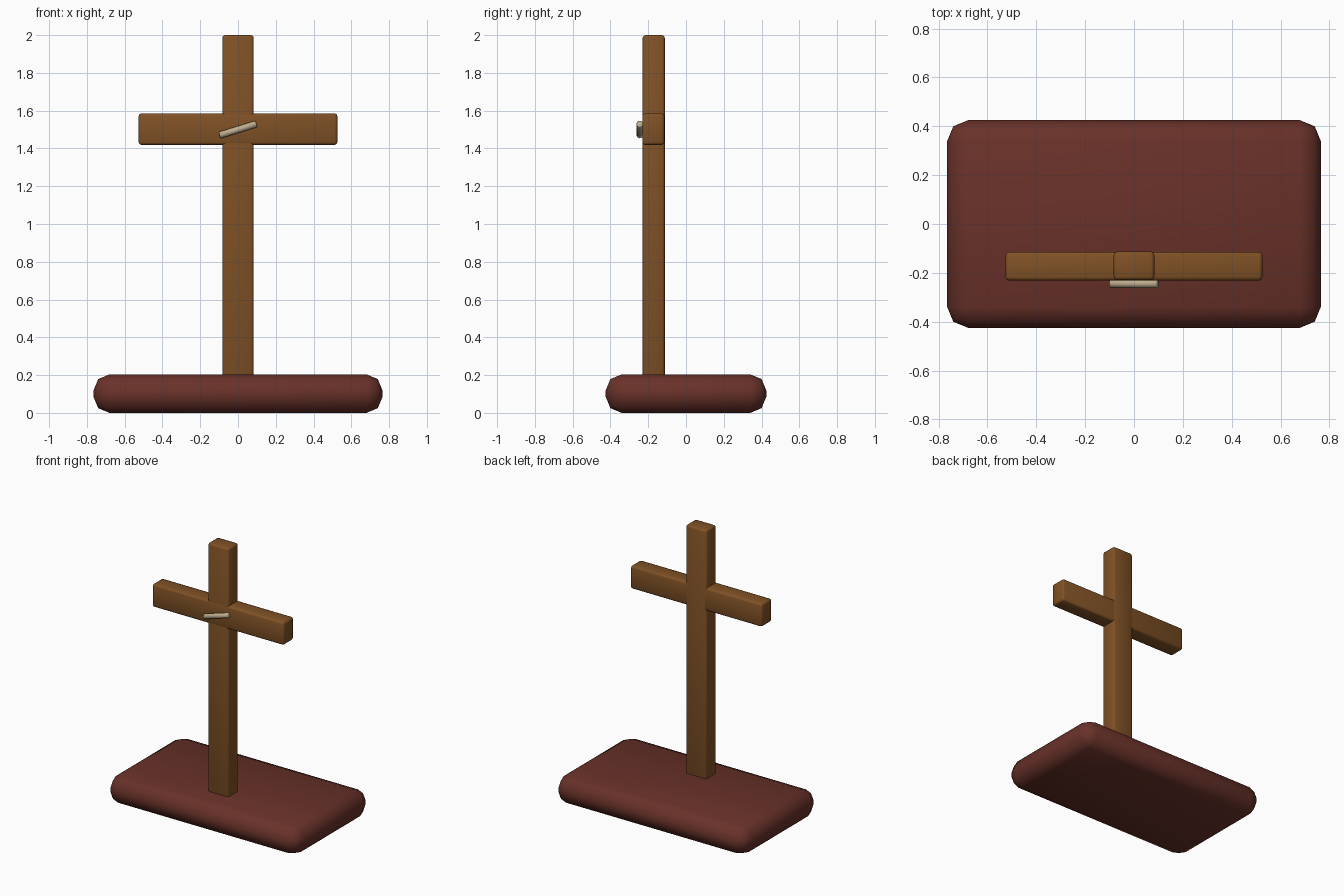
import bpy
from math import radians

cube = bpy.data.objects.get("Cube")
if cube:
    bpy.data.objects.remove(cube, do_unlink=True)


def material(name, rgb):
    m = bpy.data.materials.new(name)
    m.use_nodes = True
    m.diffuse_color = (*rgb, 1)
    m.node_tree.nodes["Principled BSDF"].inputs["Base Color"].default_value = (*rgb, 1)
    return m


def finish(name, mat, bevel, segments):
    """Name the active object, colour it and round its edges."""
    ob = bpy.context.object
    ob.name = name
    ob.data.materials.append(mat)
    bpy.ops.object.transform_apply(location=False, rotation=False, scale=True)
    mod = ob.modifiers.new("Rounded edges", "BEVEL")
    mod.width = bevel
    mod.segments = segments
    mod.limit_method = "ANGLE"
    mod.angle_limit = radians(40)
    bpy.ops.object.modifier_apply(modifier=mod.name)
    bpy.ops.object.shade_smooth_by_angle(angle=radians(50))
    return ob


def block(name, mat, centre, size, bevel, segments=2):
    bpy.ops.mesh.primitive_cube_add(size=1, location=centre)
    bpy.context.object.scale = size
    return finish(name, mat, bevel, segments)


wood = material("Brown wood", (0.215, 0.083, 0.019))
dark_wood = material("Dark red wood", (0.140, 0.031, 0.022))
cord = material("Pale cord", (0.52, 0.42, 0.27))

# Thick cushion-shaped base
block("base", dark_wood, (0, 0, 0.102), (1.53, 0.85, 0.204), 0.085)

# Upright and crossbar, almost flush with each other
block("upright_post", wood, (0, -0.171, 1.05), (0.166, 0.117, 1.9), 0.014)
block("crossbar", wood, (0, -0.173, 1.502), (1.052, 0.117, 0.166), 0.014)

# Slanted peg resting on the front of the joint
bpy.ops.mesh.primitive_cylinder_add(
    vertices=12, radius=0.018, depth=0.204,
    location=(0, -0.244, 1.5), rotation=(0, radians(72.8), 0))
finish("slanted_peg", cord, 0.003, 1)
